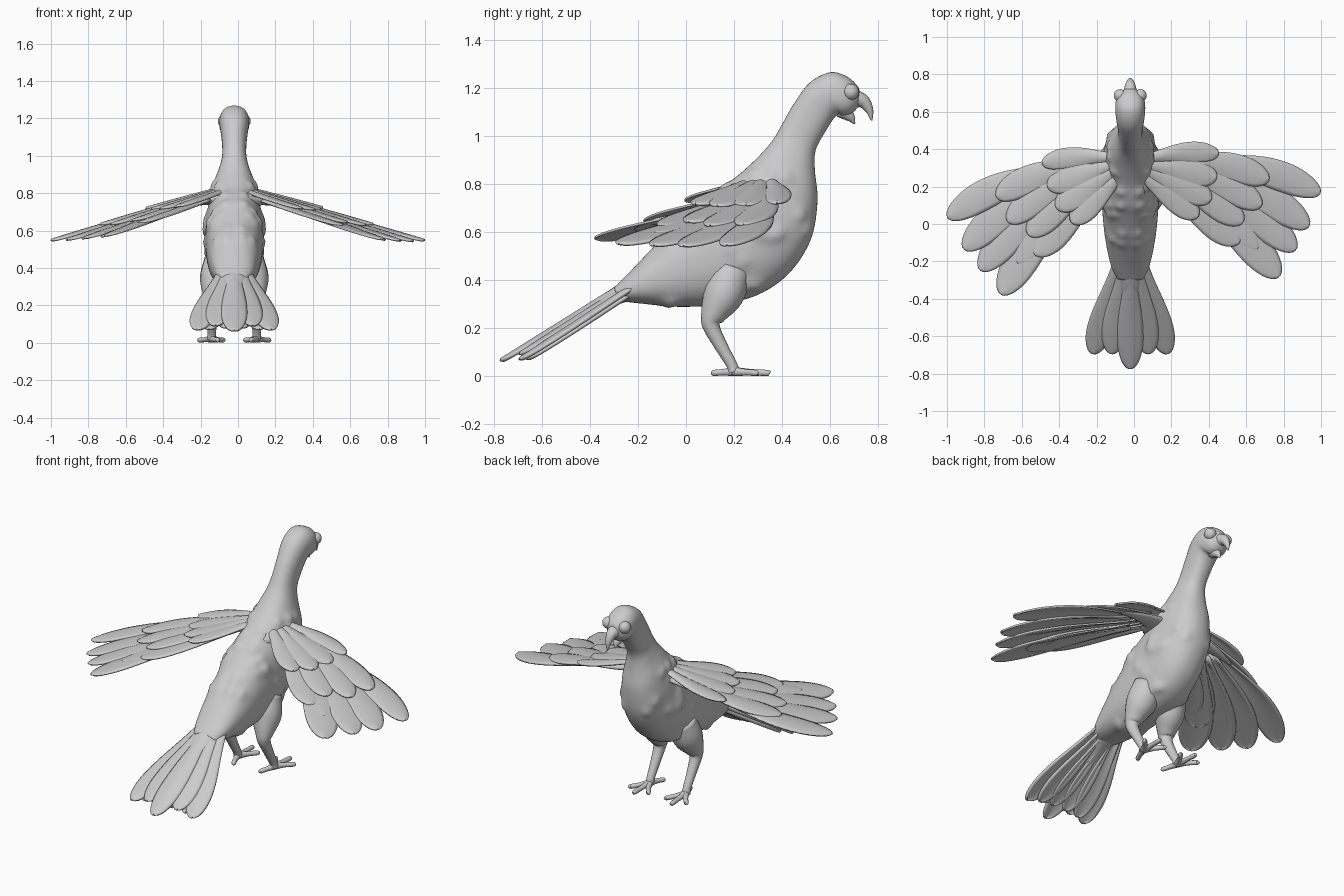
import bpy, math, random
from mathutils import Vector

if "Cube" in bpy.data.objects:
    bpy.data.objects.remove(bpy.data.objects["Cube"])

CX = -0.02          # the bird's own midline
random.seed(4)

mat = bpy.data.materials.new("plain_grey")
mat.use_nodes = True
GREY = (0.6, 0.6, 0.6, 1)
mat.diffuse_color = GREY
mat.node_tree.nodes["Principled BSDF"].inputs["Base Color"].default_value = GREY


def make(name, verts, faces):
    me = bpy.data.meshes.new(name)
    me.from_pydata([(v[0] + CX, v[1], v[2]) for v in verts], [], faces)
    me.materials.append(mat)
    for p in me.polygons:
        p.use_smooth = True
    ob = bpy.data.objects.new(name, me)
    bpy.context.collection.objects.link(ob)
    return ob


def catmull(rows, n):
    """Smooth rows of numbers with n steps between neighbours."""
    rows = [Vector(r) for r in rows]
    ext = [2 * rows[0] - rows[1]] + rows + [2 * rows[-1] - rows[-2]]
    out = []
    for a, b, c, d in zip(ext, ext[1:], ext[2:], ext[3:]):
        for i in range(n):
            t = i / n
            out.append(0.5 * (2 * b + (c - a) * t + (2 * a - 5 * b + 4 * c - d) * t ** 2
                              + (3 * b - a - 3 * c + d) * t ** 3))
    return out + [rows[-1]]


def loft(name, rings, sides, power=1.0, tweak=None):
    """Skin over rings given as (centre, axis a, axis b)."""
    verts, faces = [], []
    for c, a, b in rings:
        for k in range(sides):
            t = 2 * math.pi * k / sides
            co, si = math.cos(t), math.sin(t)
            p = (c + a * math.copysign(abs(co) ** power, co)
                 + b * math.copysign(abs(si) ** power, si))
            verts.append(tweak(p, (p - c).normalized()) if tweak else p)
    for i in range(len(rings) - 1):
        for k in range(sides):
            j = (k + 1) % sides
            faces.append((i * sides + k, i * sides + j,
                          (i + 1) * sides + j, (i + 1) * sides + k))
    faces.append(tuple(reversed(range(sides))))
    faces.append(tuple(range(len(verts) - sides, len(verts))))
    return make(name, verts, faces)


def tube(name, rows, side=1, flat=1.0, sides=16):
    """Tapered round limb through (x, y, z, radius) rows."""
    pts = catmull([(x * side, y, z, r) for x, y, z, r in rows], 5)
    rings = []
    for i, p in enumerate(pts):
        t = (pts[min(i + 1, len(pts) - 1)] - pts[max(i - 1, 0)]).to_3d().normalized()
        ref = Vector((0, 1, 0)) if abs(t.x) > 0.8 else Vector((1, 0, 0))
        a = (ref - t * ref.dot(t)).normalized()
        r = max(p[3], 0.002)
        rings.append((p.to_3d(), a * r, t.cross(a) * r * flat))
    return loft(name, rings, sides)


def feather(name, root, tip, width, height, bow=0.0, place=lambda x, y: (x, y), thick=0.01):
    """Rounded vane from root to tip, laid on the height(x, y) surface."""
    n, m = 18, 8
    r, t = Vector(root), Vector(tip)
    d = (t - r).normalized()
    side = Vector((-d.y, d.x))
    verts, faces = [], []
    for i in range(n + 1):
        u = 1 - (1 - i / n) ** 1.6
        s = min(u / 0.7, 1)
        half = width / 2 * (0.4 + 0.6 * s * s * (3 - 2 * s))
        half *= math.sqrt(max(0.002, 1 - max(0, (u - 0.72) / 0.28) ** 2))
        mid = r.lerp(t, u) + side * bow * math.sin(math.pi * u)
        for k in range(m + 1):
            v = 2 * k / m - 1
            x, y = place(*(mid + side * half * v))
            verts.append((x, y, height(x, y) + 0.016 * (1 - v * v) * (1 - 0.5 * u)))
    for i in range(n):
        for k in range(m):
            a = i * (m + 1) + k
            faces.append((a, a + 1, a + m + 2, a + m + 1))
    ob = make(name, verts, faces)
    mod = ob.modifiers.new("thickness", "SOLIDIFY")
    mod.thickness, mod.offset = thick, 0
    return ob


# Body, neck and head: top (y, z), bottom (y, z), half width
BODY = [(-.30, .37, -.28, .315, .07), (-.23, .44, -.20, .305, .105),
        (-.108, .567, -.03, .29, .135), (.017, .683, .14, .30, .15),
        (.10, .76, .30, .34, .155), (.20, .825, .43, .43, .15),
        (.27, .885, .52, .57, .135), (.32, .935, .548, .73, .11),
        (.365, .99, .537, .86, .08), (.40, 1.05, .54, .94, .065),
        (.45, 1.137, .575, 1.01, .066), (.517, 1.225, .625, 1.085, .076),
        (.60, 1.267, .66, 1.085, .08), (.67, 1.25, .69, 1.095, .07),
        (.715, 1.21, .715, 1.12, .04), (.725, 1.18, .725, 1.14, .015)]
rings = []
for ty, tz, by, bz, w in catmull(BODY, 8):
    top, bot = Vector((0, ty, tz)), Vector((0, by, bz))
    rings.append(((top + bot) / 2, (top - bot) / 2, Vector((w, 0, 0))))

# Lumpy plumage: soft bumps scattered over the trunk
bumps = []
for _ in range(30):
    c, a, b = rings[random.randint(14, 58)]
    t = random.uniform(0.1, 3.0)
    bumps.append(c + a * math.cos(t) + b * math.sin(t))


def lumpy(p, out):
    q = Vector((abs(p.x), p.y, p.z))
    push = sum(math.exp(-(q - b).length_squared / 0.0007) for b in bumps)
    return p + out * 0.013 * min(push, 1.3)


loft("body", rings, 64, 0.88, lumpy)

# Open beak
tube("upper_beak", [(0, .68, 1.16, .045), (0, .735, 1.148, .03),
                    (0, .764, 1.11, .017), (0, .774, 1.066, .003)])
tube("lower_beak", [(0, .65, 1.11, .035), (0, .685, 1.08, .02), (0, .703, 1.052, .003)])


# Wing surface slopes down outwards and backwards
def wing_height(lift):
    return lambda x, y: 0.795 - 0.25 * (abs(x) - 0.12) - 0.07 * (0.4 - y) + lift


def wing_place(side, angle):
    """Swing a point about the shoulder, then mirror it if needed."""
    ca, sa = math.cos(angle), math.sin(angle)

    def place(x, y):
        dx, dy = x - 0.12, y - 0.36
        return side * (0.12 + dx * ca - dy * sa), 0.36 + dx * sa + dy * ca
    return place


# Wing feathers: root, tip, width, lift, bow
WING = {
    "primary_feather": [((.30, .32), (1.015, .17), .16, -.012, .05),
                        ((.30, .30), (.955, -.01), .17, -.018, .04),
                        ((.28, .27), (.885, -.135), .17, -.024, .03),
                        ((.26, .25), (.795, -.28), .18, -.03, .02)],
    "secondary_feather": [((.2, .27), (.68, -.13), .17, -.026, .02),
                          ((.16, .25), (.58, -.10), .17, -.022, 0)],
    "middle_covert": [((.2, .34), (.74, .24), .15, .0, .03),
                      ((.2, .32), (.70, .10), .15, -.004, .02),
                      ((.18, .30), (.60, .01), .15, -.008, 0)],
    "inner_covert": [((.06, .34), (.47, .38), .11, .012, .02),
                     ((.06, .32), (.46, .25), .14, .010, 0),
                     ((.06, .30), (.43, .13), .14, .008, 0),
                     ((.05, .27), (.36, .04), .13, .004, 0)],
}

for side, label in ((1, "left"), (-1, "right")):
    place = wing_place(side, 0 if side > 0 else math.radians(-8.5))
    for part, rows in WING.items():
        for root, tip, width, lift, bow in rows:
            feather(f"{label}_{part}", root, tip, width, wing_height(lift), bow, place)

    # Wing arm blending into the shoulder
    arm = []
    for x, y, r in ((.04, .27, .12), (.10, .29, .09), (.16, .32, .06), (.28, .345, .035), (.42, .35, .01)):
        px, py = place(x, y)
        arm.append((px, py, wing_height(-.005 - r * 0.25)(px, py), r))
    tube(f"{label}_wing_arm", arm, flat=0.4)

    # Eye
    bpy.ops.mesh.primitive_uv_sphere_add(segments=24, ring_count=16, radius=0.034,
                                         location=(CX + side * .054, .687, 1.185))
    eye = bpy.context.object
    eye.name = f"{label}_eye"
    eye.data.materials.append(mat)
    bpy.ops.object.shade_smooth()

    # Leg and toes
    tube(f"{label}_leg", [(.075, .19, .44, .085), (.10, .155, .34, .085), (.115, .115, .26, .055),
                          (.12, .105, .21, .036), (.12, .15, .12, .027),
                          (.12, .19, .05, .023), (.12, .20, .018, .024)], side)
    for tx, ty in ((.125, .35), (.185, .30), (.06, .31), (.09, .105)):
        tube(f"{label}_toe", [(.12, .20, .02, .02), ((.12 + tx) / 2, (.2 + ty) / 2, .017, .014),
                              (tx, ty - (.01 if ty > .2 else -.01), .014, .013), (tx, ty, .012, .005)],
             side, sides=10)


# Tail fan, drooping towards the sides
def tail_height(lift):
    return lambda x, y: 0.355 + 0.61 * (y + 0.27) - 0.1 * abs(x) + lift


for i in range(-2, 3):
    feather("tail_feather", (i * .03, -.2), (i * .1, -.77 if i == 0 else -.69), .135,
            tail_height(.012 - .012 * abs(i)), thick=0.014)
    if i < 2:
        feather("under_tail_feather", ((i + .5) * .03, -.2), ((i + .5) * .09, -.66), .12,
                tail_height(-.035), thick=0.014)
tube("tail_root", [(0, -.2, .375, .09), (0, -.3, .33, .065), (0, -.42, .255, .045),
                   (0, -.56, .175, .015)], flat=0.55)
